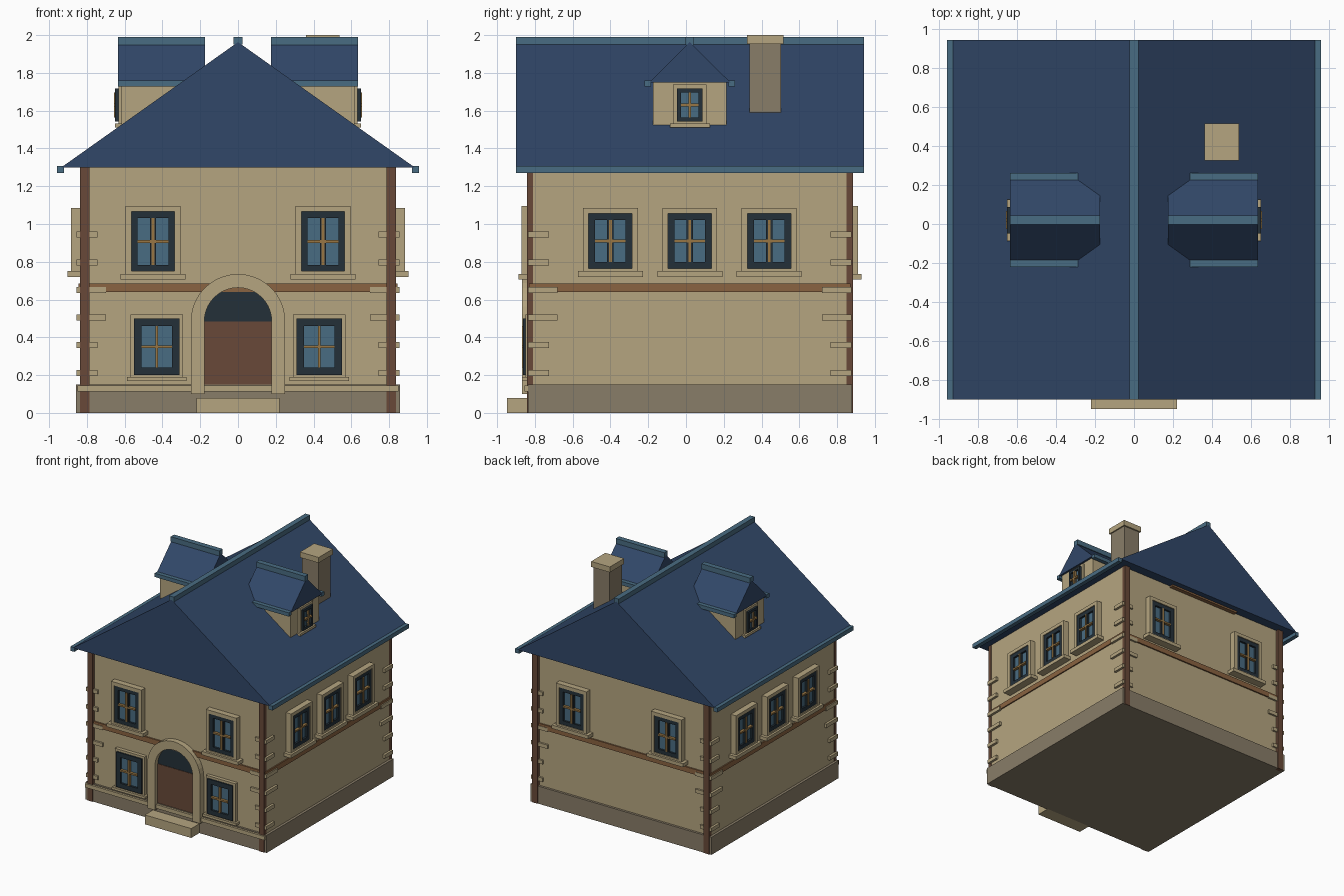
import bpy
import bmesh
import math
from mathutils import Vector

if "Cube" in bpy.data.objects:
    bpy.data.objects.remove(bpy.data.objects["Cube"], do_unlink=True)


def material(name, rgb):
    """Flat material from an 8 bit sRGB colour."""
    m = bpy.data.materials.new(name)
    col = [((c / 255 + 0.055) / 1.055) ** 2.4 for c in rgb] + [1]
    m.diffuse_color = col
    m.use_nodes = True
    bsdf = m.node_tree.nodes["Principled BSDF"]
    bsdf.inputs["Base Color"].default_value = col
    bsdf.inputs["Roughness"].default_value = 0.9
    return m


CREAM = material("cream plaster", (181, 165, 128))
STONE = material("grey stone", (137, 125, 104))
BLUE = material("blue roof", (49, 71, 104))
TEAL = material("teal trim and glass", (73, 108, 130))
DARK = material("dark frame", (36, 48, 57))
BROWN = material("dark brown wood", (104, 73, 56))
BAND = material("light brown wood", (138, 99, 65))
GOLD = material("gold bars", (152, 118, 68))


def finish(name, mat, bm):
    bmesh.ops.recalc_face_normals(bm, faces=bm.faces)
    me = bpy.data.meshes.new(name)
    bm.to_mesh(me)
    bm.free()
    me.materials.append(mat)
    ob = bpy.data.objects.new(name, me)
    bpy.context.collection.objects.link(ob)
    return ob


def boxes(name, mat, spans):
    """One object made of boxes, each given as x, y and z spans."""
    bm = bmesh.new()
    for span in spans:
        cube = bmesh.ops.create_cube(bm, size=1)["verts"]
        for v in cube:
            v.co = Vector([(a + b) / 2 + c * (b - a) for (a, b), c in zip(span, v.co)])
    return finish(name, mat, bm)


def prism(name, mat, profile, axis, start, end):
    """Extrude a profile of (side, z) points along x or y."""
    bm = bmesh.new()
    to3d = (lambda p, t: (t, p[0], p[1])) if axis == "x" else (lambda p, t: (p[0], t, p[1]))
    face = bm.faces.new([bm.verts.new(to3d(p, start)) for p in profile])
    out = bmesh.ops.extrude_face_region(bm, geom=[face])["geom"]
    shift = Vector(to3d((0, 0), end - start))
    bmesh.ops.translate(bm, vec=shift, verts=[g for g in out if isinstance(g, bmesh.types.BMVert)])
    return finish(name, mat, bm)


def around(c, w, z0, z1, t):
    """Four bars of width t just inside a rectangle, as (u, z) spans."""
    return [((c - w, c - w + t), (z0, z1)), ((c + w - t, c + w), (z0, z1)),
            ((c - w + t, c + w - t), (z0, z0 + t)), ((c - w + t, c + w - t), (z1 - t, z1))]


WX, Y0, Y1 = 0.835, -0.82, 0.86     # wall faces
MID = (Y0 + Y1) / 2

# which axis each wall faces, its direction and its plane
FACES = {"front": ("y", -1, Y0), "back": ("y", 1, Y1),
         "left": ("x", 1, WX), "right": ("x", -1, -WX)}


def on_wall(name, mat, face, rects, depth):
    """Boxes on a wall, standing out between the two depths."""
    axis, sign, plane = face
    d = sorted(plane + sign * k for k in depth)
    boxes(name, mat, [(u, d, z) if axis == "y" else (d, u, z) for u, z in rects])


def window(name, face, c, w, z0, z1, case=0.03, proud=0.05, bar=0.034, frame=0.034):
    """Cased window: w and z0..z1 give the dark frame's outline."""
    zm = (z0 + z1) / 2
    on_wall(name + "_casing", CREAM, face, around(c, w + case, z0 - case, z1 + case, case), (-0.02, proud))
    on_wall(name + "_frame", DARK, face,
            around(c, w, z0, z1, frame) + [((c - bar / 2, c + bar / 2), (z0 + frame, z1 - frame))],
            (-0.02, 0.042))
    on_wall(name + "_glass", TEAL, face, [((c - w + 0.01, c + w - 0.01), (z0 + 0.01, z1 - 0.01))], (-0.02, 0.025))
    t = 0.007
    on_wall(name + "_bars", GOLD, face,
            [((c - t, c + t), (z0 + frame, z1 - frame)), ((c - w + frame, c + w - frame), (zm - t, zm + t))],
            (0.02, 0.048))
    on_wall(name + "_sill", CREAM, face,
            [((c - w - case * 1.9, c + w + case * 1.9), (z0 - case * 1.5, z0 - case * 0.5))], (-0.02, proud + 0.018))


# base, walls and step
boxes("base", STONE, [((-0.857, 0.857), (-0.837, 0.88), (0, 0.15))])
boxes("walls", CREAM, [((-WX, WX), (Y0, Y1), (0.1, 1.31))])
boxes("step", CREAM, [((-0.22, 0.22), (-0.947, -0.83), (0, 0.08))])
boxes("front_ledge", CREAM, [((-0.85, 0.85), (-0.855, Y0), (0.112, 0.145))])
boxes("floor_band", BAND, [((-0.845, 0.845), (-0.832, 0.872), (0.64, 0.685))])
boxes("back_beam", BAND, [((-0.34, 0.34), (Y1, 0.895), (1.285, 1.31))])

# corner posts and quoins
boxes("corner_posts", BROWN, [(sorted((s * 0.787, s * 0.837)), y, (0, 1.3))
                              for s in (-1, 1) for y in ((-0.843, Y0 + 0.01), (Y1 - 0.01, 0.885))])
quoins = []
for z in (0.21, 0.36, 0.505, 0.65, 0.795, 0.945):
    reach = 0.155 if 0.45 < z < 0.7 else 0.11
    for s in (-1, 1):
        x = sorted((s * 0.855, s * (0.855 - reach)))
        for y in ((Y0 - 0.016, Y0 + reach - 0.016), (Y1 + 0.016 - reach, Y1 + 0.016)):
            quoins.append((x, y, (z - 0.016, z + 0.016)))
boxes("quoins", CREAM, quoins)

# windows
for s, side in ((-1, "right"), (1, "left")):
    for wall in ("front", "back"):
        window(f"{wall}_upper_window_{side}", FACES[wall], s * 0.45, 0.115, 0.75, 1.065)
    window(f"front_lower_window_{side}", FACES["front"], s * 0.43, 0.12, 0.2, 0.5,
           case=0.02, proud=0.03, bar=0.012, frame=0.04)
    for i, off in enumerate((-0.42, 0, 0.42)):
        window(f"{side}_window_{i + 1}", FACES[side], MID + off, 0.115, 0.765, 1.055)

# arched doorway


def arc(r, n=20):
    return [(r * math.cos(math.pi * i / n), 0.485 + r * math.sin(math.pi * i / n)) for i in range(n + 1)]


prism("door_surround", CREAM,
      [(0.25, 0.1)] + arc(0.25) + [(-0.25, 0.1), (-0.178, 0.1)] + arc(0.178)[::-1] + [(0.178, 0.1)],
      "y", -0.868, Y0 + 0.01)
prism("door_fanlight", DARK, arc(0.179), "y", -0.828, Y0 + 0.01)
boxes("door", BROWN, [((-0.179, 0.179), (-0.832, Y0 + 0.01), (0.145, 0.485))])

# main roof with ridge and eave trim
RY = (-0.9, 0.943)
prism("roof", BLUE, [(-0.935, 1.3), (0.935, 1.3), (0, 1.963)], "y", *RY)
boxes("ridge_cap", TEAL, [((-0.023, 0.023), RY, (1.95, 1.99))])
boxes("eave_trim", TEAL, [(sorted((s * 0.92, s * 0.957)), RY, (1.27, 1.306)) for s in (-1, 1)])

# dormers
for s, side in ((-1, "right"), (1, "left")):
    span = sorted((s * 0.175, s * 0.635))
    boxes(f"dormer_walls_{side}", CREAM,
          [(sorted((s * 0.25, s * 0.618)), (MID - 0.195, MID + 0.195), (1.525, 1.76))])
    prism(f"dormer_roof_{side}", BLUE,
          [(MID - 0.215, 1.75), (MID + 0.215, 1.75), (MID, 1.963)], "x", *span)
    boxes(f"dormer_trim_{side}", TEAL,
          [(span, (MID - 0.023, MID + 0.023), (1.947, 1.99))] +
          [(sorted((s * 0.28, s * 0.635)), sorted((MID + k * 0.205, MID + k * 0.24)), (1.728, 1.76))
           for k in (-1, 1)])
    window(f"dormer_window_{side}", ("x", s, s * 0.608), MID, 0.068, 1.542, 1.718,
           case=0.02, proud=0.025, bar=0.014, frame=0.022)

# chimney
boxes("chimney", STONE, [((0.37, 0.525), (0.337, 0.503), (1.55, 1.96))])
boxes("chimney_cap", CREAM, [((0.36, 0.537), (0.324, 0.516), (1.953, 2.0))])
